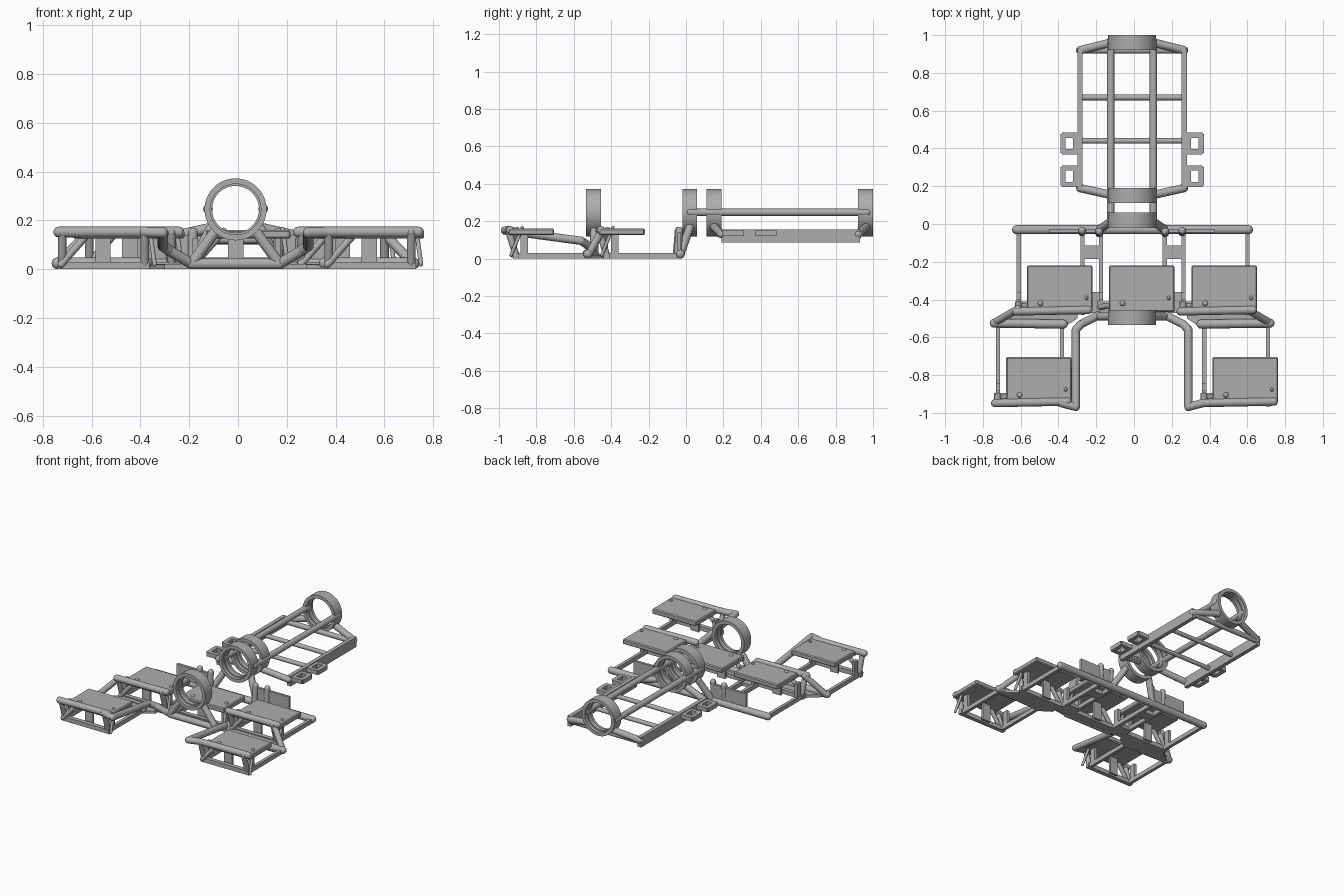
import bpy, bmesh, math
from mathutils import Vector

if "Cube" in bpy.data.objects:
    bpy.data.objects.remove(bpy.data.objects["Cube"])

CX = -0.01  # symmetry plane of the chassis
grey = bpy.data.materials.new("steel_grey")
grey.diffuse_color = (0.42, 0.42, 0.42, 1)
grey.use_nodes = True
grey.node_tree.nodes["Principled BSDF"].inputs["Base Color"].default_value = grey.diffuse_color


def finish(name, bm, smooth=False):
    bmesh.ops.recalc_face_normals(bm, faces=bm.faces)
    me = bpy.data.meshes.new(name)
    bm.to_mesh(me)
    bm.free()
    me.materials.append(grey)
    ob = bpy.data.objects.new(name, me)
    bpy.context.collection.objects.link(ob)
    if smooth:
        bpy.ops.object.select_all(action='DESELECT')
        bpy.context.view_layer.objects.active = ob
        ob.select_set(True)
        bpy.ops.object.shade_smooth_by_angle(angle=math.radians(40))
    return ob


def tube(name, pts, r=0.022):
    """Round bar through the points with ball joints."""
    bm = bmesh.new()
    pts = [Vector(p) for p in pts]
    for a, b in zip(pts, pts[1:]):
        d = b - a
        g = bmesh.ops.create_cone(bm, cap_ends=True, segments=16, radius1=r, radius2=r, depth=d.length)
        m = d.to_track_quat('Z', 'Y').to_matrix().to_4x4()
        m.translation = (a + b) / 2
        bmesh.ops.transform(bm, matrix=m, verts=g['verts'])
    for p in pts:
        g = bmesh.ops.create_uvsphere(bm, u_segments=16, v_segments=8, radius=r)
        bmesh.ops.translate(bm, vec=p, verts=g['verts'])
    return finish(name, bm, True)


def box(name, x0, x1, y0, y1, z0, z1, bevel=0):
    bm = bmesh.new()
    bmesh.ops.create_cube(bm, size=1)
    for v in bm.verts:
        v.co = Vector(((x0 + x1) / 2 + v.co.x * (x1 - x0), (y0 + y1) / 2 + v.co.y * (y1 - y0),
                       (z0 + z1) / 2 + v.co.z * (z1 - z0)))
    if bevel:
        bmesh.ops.bevel(bm, geom=bm.edges[:], offset=bevel, segments=1, affect='EDGES')
    return finish(name, bm)


def prism(name, outline, z0, z1):
    bm = bmesh.new()
    f = bm.faces.new([bm.verts.new((x, y, z0)) for x, y in outline])
    g = bmesh.ops.extrude_face_region(bm, geom=[f])
    bmesh.ops.translate(bm, vec=(0, 0, z1 - z0), verts=[v for v in g['geom'] if isinstance(v, bmesh.types.BMVert)])
    return finish(name, bm)


def ring(name, y):
    """Clamp ring with a thin inner lip, axis along y."""
    prof = [(0.127, -0.04), (0.127, 0.04), (0.104, 0.04), (0.104, 0.015),
            (0.096, 0.015), (0.096, -0.015), (0.104, -0.015), (0.104, -0.04)]
    bm = bmesh.new()
    n = 48
    rows = []
    for i in range(n):
        a = 2 * math.pi * i / n
        rows.append([bm.verts.new((CX + r * math.cos(a), y + d, 0.245 + r * math.sin(a))) for r, d in prof])
    for i in range(n):
        p, q = rows[i], rows[(i + 1) % n]
        for j in range(len(prof)):
            k = (j + 1) % len(prof)
            bm.faces.new((p[j], p[k], q[k], q[j]))
    finish(name, bm, True)


def mir(pts, s):
    """Offsets from the symmetry plane, placed on side s."""
    return [(CX + s * p[0], *p[1:]) for p in pts]


def mbox(name, s, a, b, *rest):
    box(name, min(CX + s * a, CX + s * b), max(CX + s * a, CX + s * b), *rest)


# Clamp rings
for nm, y in (("front_ring", -0.495), ("middle_ring", 0.02), ("cradle_ring", 0.15), ("rear_ring", 0.96)):
    ring(nm, y)

# Rear cradle
for s in (-1, 1):
    tube("upper_rail", mir([(0.113, 0.02, 0.247), (0.113, 0.97, 0.247)], s), 0.02)
    mbox("lower_rail", s, 0.262, 0.29, 0.19, 0.93, 0.085, 0.155)
    tube("rear_brace", mir([(0.275, 0.92, 0.13), (0.095, 0.965, 0.17)], s))
    tube("cradle_brace", mir([(0.275, 0.19, 0.13), (0.095, 0.15, 0.17)], s))
    # square tie-down loops
    for y in (0.195, 0.368):
        mbox("loop_outer", s, 0.352, 0.38, y + 0.008, y + 0.108, 0.12, 0.15)
        mbox("loop_side", s, 0.28, 0.372, y, y + 0.028, 0.12, 0.15)
        mbox("loop_side", s, 0.28, 0.372, y + 0.088, y + 0.116, 0.12, 0.15)
        mbox("loop_inner", s, 0.285, 0.312, y, y + 0.116, 0.12, 0.15)
for y, r in ((0.67, 0.015), (0.44, 0.015), (0.92, 0.018)):
    tube("cradle_crossbar", [(CX - 0.275, y, 0.12), (CX + 0.275, y, 0.12)], r)

# Platform cells: base frame, front bar, posts, struts and tray
cells = [(0, 0, True), (1.092, 0, True), (0.11, 0.485, True), (0.545, 0.485, False), (0.982, 0.485, True)]
for ox, oy, bar in cells:
    front = oy == 0
    end = -0.53 if front else -0.52
    xl, xr = ox - 0.72, ox - 0.382
    for x in (xl, xr):
        box("base_rail", x - 0.011, x + 0.011, oy - 0.92, oy + end, 0, 0.03)
        box("inner_post", x - 0.011, x + 0.011, oy - 0.885, oy - 0.845, 0.02, 0.128)
        if bar:
            tube("corner_post", [(x, oy - 0.95, 0.15), (x, oy - 0.91, 0.022)], 0.018)
    box("base_front", xl - 0.02, xr + 0.02, oy - 0.925, oy - 0.895, 0, 0.03)
    if bar:
        tube("front_bar", [(xl - 0.015, oy - 0.948, 0.152), (xr + 0.03, oy - 0.94, 0.152)])
    box("middle_slat", ox - 0.585, ox - 0.522, oy - 0.88, oy - 0.865, 0, 0.128)
    tube("left_strut", [(xl - 0.005, oy - 0.925, 0.02), (xl + 0.115, oy - 0.905, 0.155)], 0.015)
    tube("right_rod", [(xr + 0.04, oy - 0.935, 0.02), (xr + 0.02, oy - 0.875, 0.165)], 0.009)
    box("tray", ox - 0.677, ox - 0.33, oy - 0.95, oy - 0.705, 0.125, 0.16, 0.006)

# Joined middle row
tube("rear_base_tube", [(-0.622, -0.03, 0.024), (0.606, -0.03, 0.024)], 0.024)
box("front_base_plate", -0.61, 0.6, -0.47, -0.42, 0, 0.022)

for s in (-1, 1):
    # Ring legs
    tube("front_ring_leg", mir([(0.09, -0.49, 0.145), (0.18, -0.49, 0.022)], s))
    tube("middle_ring_leg", mir([(0.1, 0.02, 0.165), (0.175, -0.03, 0.024)], s))
    # Back upright plates with posts
    mbox("upright_plate", s, 0.17, 0.44, -0.045, -0.027, 0.02, 0.14)
    tube("plate_post", mir([(0.265, -0.045, 0.024), (0.265, -0.035, 0.15)], s), 0.02)
    tube("plate_post", mir([(0.175, -0.05, 0.024), (0.175, -0.04, 0.15)], s), 0.02)
    # Cell links
    mbox("cell_link", s, 0.165, 0.27, -0.185, -0.115, 0, 0.03)
    mbox("cell_link", s, 0.165, 0.27, -0.45, -0.36, 0, 0.022)
    # Arm sweeping forward to the outer pod
    tube("pod_arm", mir([(0.375, -0.948, 0.152), (0.298, -0.968, 0.15), (0.298, -0.56, 0.095),
                         (0.27, -0.53, 0.075), (0.18, -0.485, 0.022)], s))
    # Pod rear bar, diagonal and floor gusset
    tube("pod_rear_tube", mir([(0.73, -0.525, 0.024), (0.365, -0.53, 0.024)], s), 0.024)
    tube("pod_diagonal", mir([(0.725, -0.52, 0.024), (0.605, -0.45, 0.15)], s), 0.02)
    prism("floor_gusset", mir([(0.73, -0.54), (0.365, -0.55), (0.29, -0.5), (0.29, -0.43), (0.6, -0.43)], s), 0, 0.02)
tube("front_ring_base", [(CX - 0.18, -0.49, 0.022), (CX + 0.18, -0.49, 0.022)])
